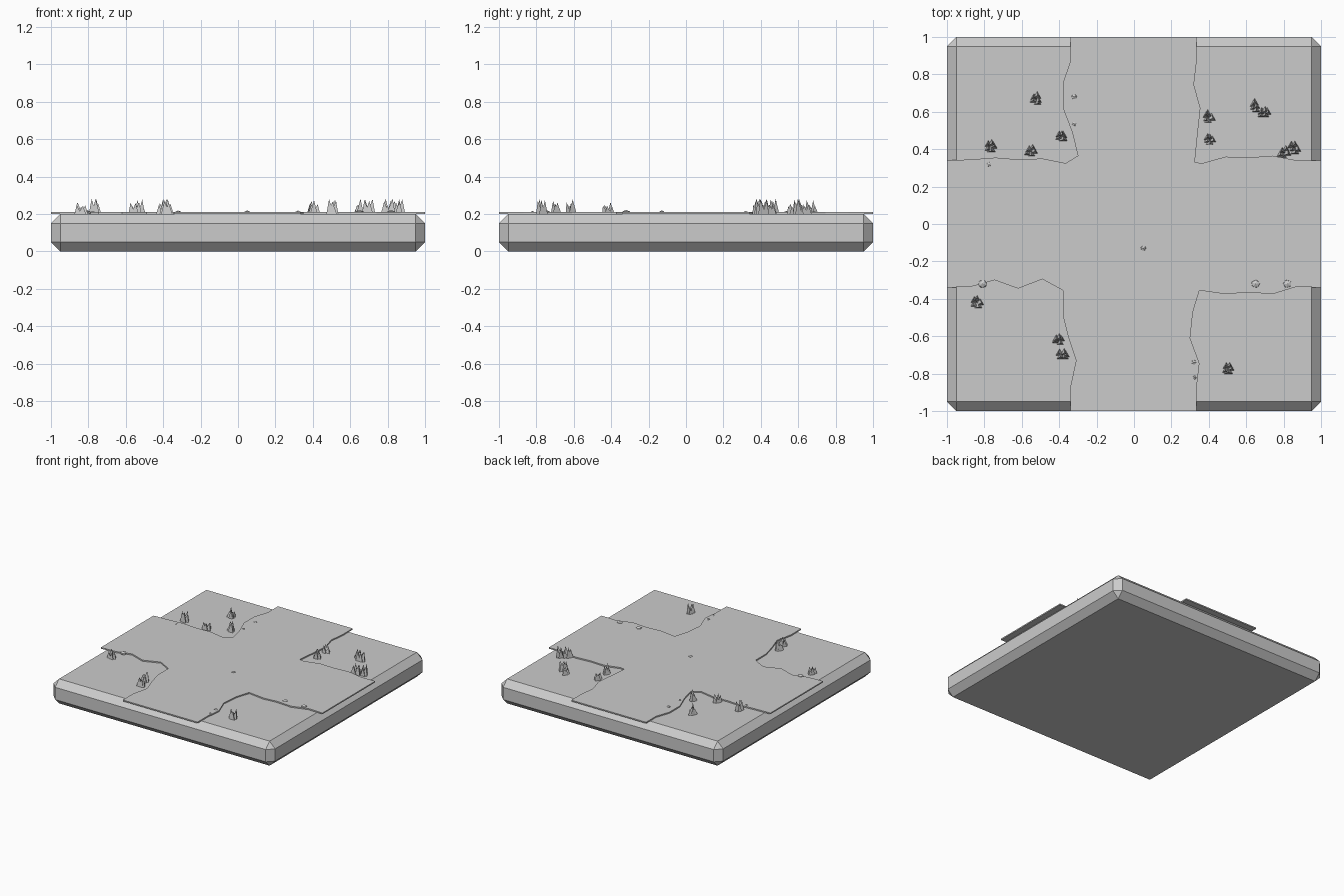
import bpy, bmesh, math, random
from mathutils import Matrix, Vector

if "Cube" in bpy.data.objects:
    bpy.data.objects.remove(bpy.data.objects["Cube"])

random.seed(4)
gray = bpy.data.materials.new("plain_gray")
gray.diffuse_color = (0.6, 0.6, 0.6, 1)
gray.use_nodes = True
gray.node_tree.nodes["Principled BSDF"].inputs["Base Color"].default_value = gray.diffuse_color


def add_object(name, bm):
    mesh = bpy.data.meshes.new(name)
    bmesh.ops.recalc_face_normals(bm, faces=bm.faces)
    bm.to_mesh(mesh)
    bm.free()
    mesh.materials.append(gray)
    obj = bpy.data.objects.new(name, mesh)
    bpy.context.collection.objects.link(obj)
    return obj


# Chamfered ground slab
bm = bmesh.new()
bmesh.ops.create_cube(bm, size=1, matrix=Matrix.Translation((0, 0, 0.1)) @ Matrix.Diagonal((2, 2, 0.2, 1)))
bmesh.ops.bevel(bm, geom=bm.edges[:], offset=0.05, segments=1, affect='EDGES')
add_object("ground_slab", bm)

# Crossroads plate with uneven edges, one list per corner
corners = [
    [(-.34, 1), (-.34, .87), (-.38, .755), (-.38, .62), (-.33, .49), (-.30, .365), (-.365, .325),
     (-.49, .35), (-.62, .345), (-.74, .355), (-.87, .345), (-1, .34)],
    [(-1, -.34), (-.87, -.335), (-.745, -.30), (-.62, -.345), (-.49, -.295), (-.38, -.355),
     (-.38, -.49), (-.35, -.61), (-.31, -.73), (-.34, -.87), (-.34, -1)],
    [(.335, -1), (.335, -.87), (.35, -.745), (.30, -.61), (.315, -.47), (.35, -.355),
     (.49, -.375), (.61, -.365), (.74, -.375), (.87, -.335), (1, -.34)],
    [(1, .34), (.87, .34), (.74, .365), (.61, .355), (.49, .36), (.365, .325), (.325, .33),
     (.34, .48), (.355, .62), (.32, .745), (.335, .87), (.335, 1)],
]
bm = bmesh.new()
face = bm.faces.new([bm.verts.new((x, y, 0.2)) for c in corners for x, y in c])
top = bmesh.ops.extrude_face_region(bm, geom=[face])["geom"]
bmesh.ops.translate(bm, verts=[v for v in top if isinstance(v, bmesh.types.BMVert)], vec=(0, 0, 0.01))
add_object("path", bm)

# Grass tufts: clusters of leaning three-sided spikes
tufts = [(-.525, .665), (-.77, .415), (-.55, .39), (-.39, .47), (.395, .57), (.4, .455), (.645, .63),
         (.695, .595), (.8, .385), (.855, .405), (-.84, -.42), (-.405, -.62), (-.38, -.70), (.505, -.775)]
for x, y in tufts:
    bm = bmesh.new()
    for i in range(5):
        h = random.uniform(0.04, 0.085)
        a = i * math.tau / 5 + random.uniform(-.4, .4)
        d = Vector((math.cos(a), math.sin(a), 0)) * random.uniform(.008, .02)
        spike = bmesh.ops.create_cone(bm, segments=3, radius1=random.uniform(.02, .027), radius2=0, depth=h,
                                      cap_ends=True, matrix=Matrix.Translation(d + Vector((x, y, .2 + h / 2))))
        for v in spike["verts"]:
            if v.co.z > 0.21:
                v.co += d * 0.4
    add_object("grass_tuft", bm)

# Flat stones: x, y, radius, top height
stones = [(-.81, -.32, .026, .222), (.65, -.32, .026, .222), (.82, -.32, .026, .222),
          (.05, -.13, .017, .22), (-.32, .68, .017, .219), (-.32, .535, .014, .217),
          (-.775, .32, .015, .217), (.32, -.74, .016, .219), (.325, -.82, .013, .217)]
for x, y, r, z in stones:
    bm = bmesh.new()
    bmesh.ops.create_icosphere(bm, subdivisions=1, radius=1, matrix=Matrix.Translation((x, y, .207))
                               @ Matrix.Diagonal((r, r * .9, z - .207, 1)) @ Matrix.Rotation(random.random() * 6, 4, 'Z'))
    add_object("stone", bm)
